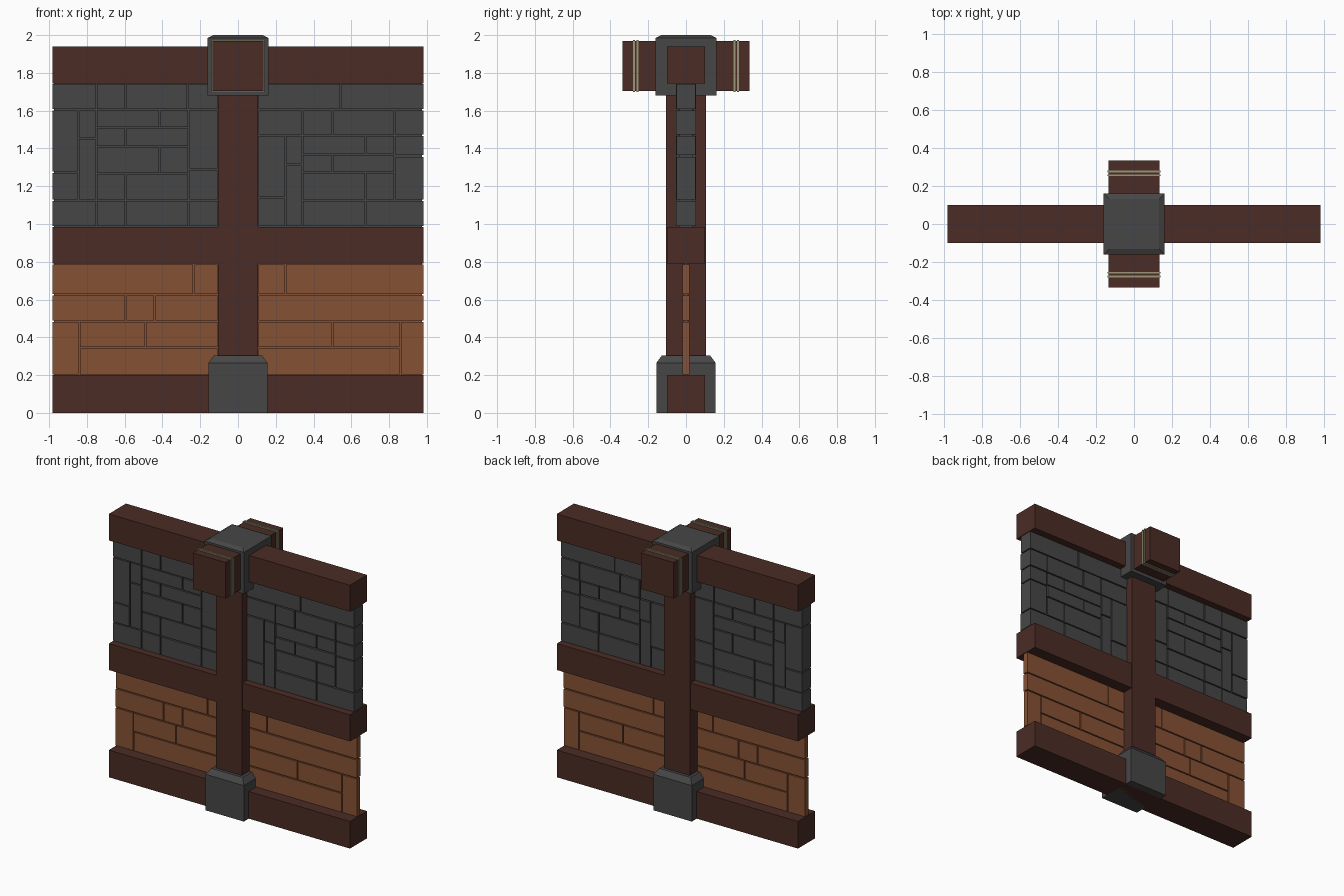
import bpy
import bmesh
import random

random.seed(4)
if "Cube" in bpy.data.objects:
    bpy.data.objects.remove(bpy.data.objects["Cube"], do_unlink=True)


def material(name, rgb):
    mat = bpy.data.materials.new(name)
    mat.use_nodes = True
    color = (*rgb, 1)
    mat.diffuse_color = color
    bsdf = mat.node_tree.nodes["Principled BSDF"]
    bsdf.inputs["Base Color"].default_value = color
    bsdf.inputs["Roughness"].default_value = 0.9
    return mat


dark_wood = material("dark brown wood", (0.069, 0.025, 0.018))
plank_wood = material("orange brown wood", (0.235, 0.083, 0.036))
stone = material("grey stone", (0.062, 0.062, 0.062))
rope = material("pale rope", (0.33, 0.31, 0.19))


def finish(name, bm, mat):
    bmesh.ops.recalc_face_normals(bm, faces=bm.faces)
    mesh = bpy.data.meshes.new(name)
    bm.to_mesh(mesh)
    bm.free()
    mesh.materials.append(mat)
    obj = bpy.data.objects.new(name, mesh)
    bpy.context.scene.collection.objects.link(obj)
    return obj


def add_box(bm, x0, x1, y0, y1, z0, z1):
    verts = bmesh.ops.create_cube(bm, size=1)["verts"]
    for v in verts:
        v.co.x = x1 if v.co.x > 0 else x0
        v.co.y = y1 if v.co.y > 0 else y0
        v.co.z = z1 if v.co.z > 0 else z0
    return verts


def box(name, mat, half_x, half_y, z0, z1, y=0):
    bm = bmesh.new()
    add_box(bm, -half_x, half_x, y - half_y, y + half_y, z0, z1)
    return finish(name, bm, mat)


def tapered_block(name, mat, half, z0, z1, z_top, inset):
    """Square block whose top narrows to a smaller flat face."""
    bm = bmesh.new()
    add_box(bm, -half, half, -half, half, z0, z1)
    bm.faces.ensure_lookup_table()
    top = max(bm.faces, key=lambda f: f.calc_center_median().z)
    new = bmesh.ops.extrude_face_region(bm, geom=[top])["geom"]
    for v in (g for g in new if isinstance(g, bmesh.types.BMVert)):
        scale = (half - inset) / half
        v.co.x *= scale
        v.co.y *= scale
        v.co.z = z_top
    bmesh.ops.delete(bm, geom=[top], context="FACES_ONLY")
    return finish(name, bm, mat)


END, POST = 0.983, 0.105
GAP = 0.004


def course(bm, depth, z0, z1, *xs):
    """One row of blocks between successive x positions."""
    for x0, x1 in zip(xs, xs[1:]):
        d = depth - random.uniform(0, depth * 0.06)
        left = x0 if x0 == -END else x0 + GAP
        right = x1 if x1 == END else x1 - GAP
        add_box(bm, left, right, -d, d, z0 + GAP, z1 - GAP)


def column(bm, depth, x0, x1, *zs):
    """One stack of blocks between successive heights."""
    for z0, z1 in zip(zs, zs[1:]):
        course(bm, depth, z0, z1, x0, x1)


# Horizontal beams
FLOOR, MID, MID_TOP, HEAD = 0.2, 0.79, 0.985, 1.745
box("bottom_beam", dark_wood, END, 0.1, 0, FLOOR)
box("middle_beam", dark_wood, END, 0.1, MID, MID_TOP)
box("top_beam", dark_wood, END, 0.1, HEAD, 1.94)

# Post with stone foot and cap
box("post", dark_wood, POST, POST, 0.1, 1.75)
tapered_block("post_foot", stone, 0.157, 0, 0.265, 0.305, 0.03)
tapered_block("post_cap", stone, 0.161, 1.68, 1.985, 2.0, 0.03)

# Short cross beam with paired rope bands
box("cross_beam", dark_wood, 0.134, 0.335, 1.705, 1.97)
for side, label in ((-1, "front"), (1, "back")):
    for i, y in enumerate((0.257, 0.276)):
        box(f"{label}_rope_band_{i + 1}", rope, 0.139, 0.005, 1.7, 1.975, side * y)

# Stone wall, left of the post as seen from the front
bm = bmesh.new()
D = 0.054
course(bm, D, 1.605, HEAD, -END, -0.75, -0.595, -0.265, -POST)
column(bm, D, -END, -0.845, 1.125, 1.275, 1.605)
column(bm, D, -0.845, -0.75, 1.125, 1.455, 1.605)
course(bm, D, 1.51, 1.605, -0.75, -0.415, -0.26)
course(bm, D, 1.41, 1.51, -0.75, -0.595, -0.26)
course(bm, D, 1.265, 1.41, -0.75, -0.415, -0.26)
course(bm, D, 1.125, 1.265, -0.75, -0.595, -0.26)
column(bm, D, -0.26, -POST, 1.125, 1.29, 1.605)
course(bm, D, MID_TOP, 1.125, -END, -0.75, -0.595, -0.26, -POST)

# Stone wall, other side of the post
course(bm, D, 1.605, HEAD, POST, 0.545, END)
course(bm, D, 1.47, 1.605, POST, 0.34, 0.5, 0.83, END)
column(bm, D, POST, 0.25, MID_TOP, 1.14, 1.47)
column(bm, D, 0.25, 0.34, MID_TOP, 1.315, 1.47)
course(bm, D, 1.37, 1.47, 0.34, 0.675, 0.83)
course(bm, D, 1.275, 1.37, 0.34, 0.5, 0.83)
course(bm, D, 1.125, 1.275, 0.34, 0.675, 0.83)
column(bm, D, 0.83, END, 1.125, 1.36, 1.47)
course(bm, D, MID_TOP, 1.125, 0.34, 0.675, END)
finish("stone_wall_blocks", bm, stone)
box("stone_wall_core", stone, END - 0.01, 0.035, MID_TOP, HEAD)

# Wooden planks below the middle beam
bm = bmesh.new()
D = 0.02
course(bm, D, 0.625, MID, -END, -0.235, -POST)
course(bm, D, 0.485, 0.625, -END, -0.595, -0.44, -POST)
column(bm, D, -END, -0.84, FLOOR, 0.485)
course(bm, D, 0.345, 0.485, -0.84, -0.49, -POST)
course(bm, D, FLOOR, 0.345, -0.84, -POST)
course(bm, D, 0.625, MID, POST, 0.25, END)
course(bm, D, 0.485, 0.625, POST, END)
column(bm, D, 0.86, END, FLOOR, 0.485)
course(bm, D, 0.345, 0.485, POST, 0.5, 0.86)
course(bm, D, FLOOR, 0.345, POST, 0.86)
finish("plank_wall_boards", bm, plank_wood)
box("plank_wall_core", plank_wood, END - 0.01, 0.01, FLOOR, MID)
